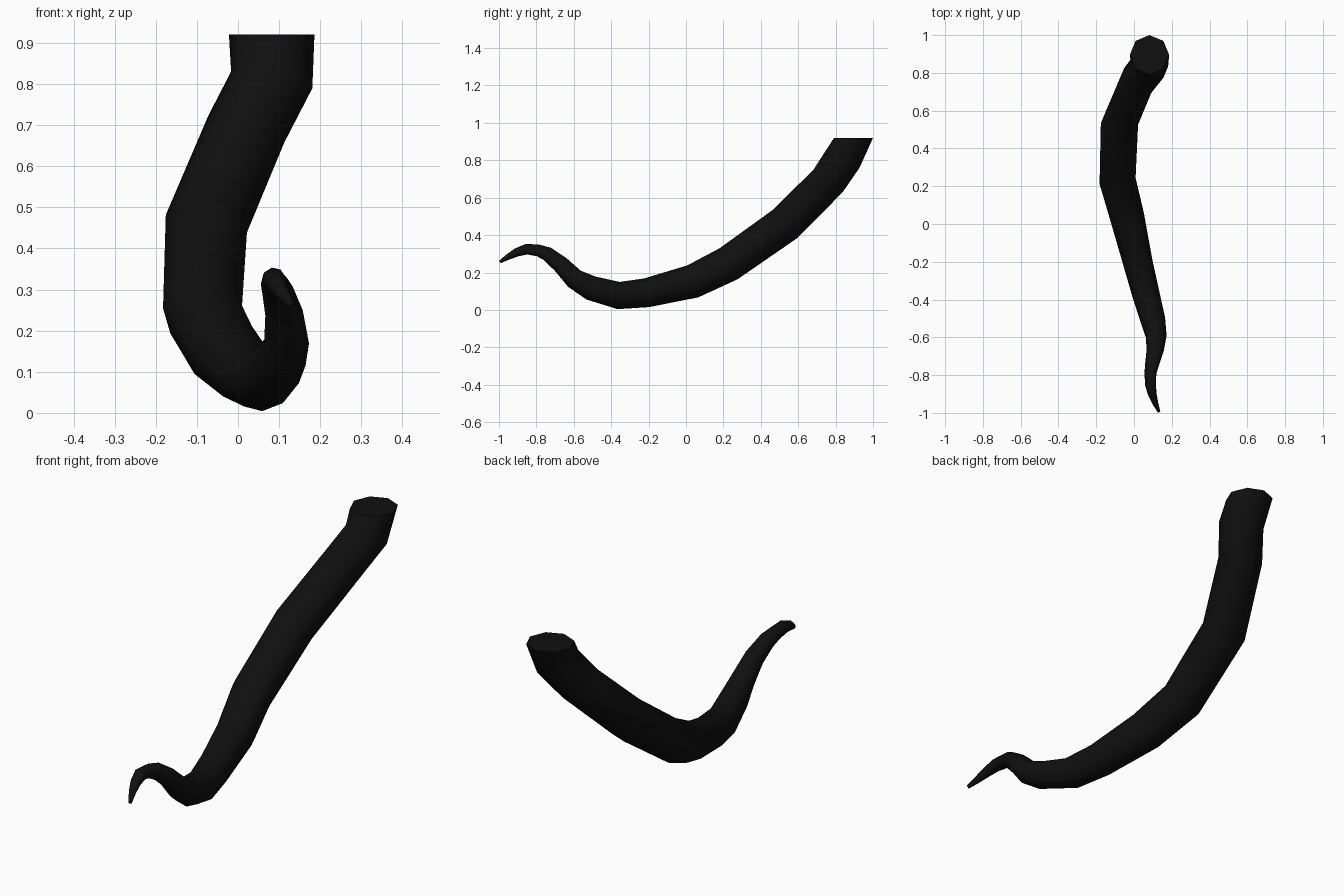
import bpy
import bmesh
import math
from mathutils import Vector

SIDES = 8

default_cube = bpy.data.objects.get("Cube")
if default_cube:
    bpy.data.objects.remove(default_cube, do_unlink=True)

# Centre line from the thick cut end to the thin tip: x, y, z, radius
stations = [
    (.082, .896, .92, .104),
    (.082, .84, .81, .101),
    (.02, .76, .69, .099),
    (-.077, .53, .46, .101),
    (-.087, .228, .247, .097),
    (-.036, .037, .153, .091),
    (.022, -.21, .092, .078),
    (.06, -.36, .077, .073),
    (.1, -.508, .117, .066),
    (.118, -.597, .167, .055),
    (.112, -.67, .243, .046),
    (.096, -.742, .3, .038),
    (.087, -.79, .318, .032),
    (.087, -.852, .325, .029),
    (.098, -.905, .308, .023),
    (.113, -.95, .284, .016),
    (.132, -.993, .258, .008),
]


def make_material(name, colour):
    mat = bpy.data.materials.new(name)
    mat.use_nodes = True
    mat.diffuse_color = colour
    mat.node_tree.nodes["Principled BSDF"].inputs["Base Color"].default_value = colour
    return mat


def tube_mesh(name, rows):
    """Sweep a tapering polygon along the rows, carrying its frame without twist."""
    points = [Vector(row[:3]) for row in rows]
    steps = [(b - a).normalized() for a, b in zip(points, points[1:])]
    # The cut end is level; every other ring halves the bend between its neighbours
    tangents = [Vector((0, 0, -1))]
    tangents += [(a + b).normalized() for a, b in zip(steps, steps[1:])]
    tangents.append(steps[-1])

    bm = bmesh.new()
    rings = []
    side = Vector((0, 1, 0))
    previous = tangents[0]
    for point, tangent, row in zip(points, tangents, rows):
        side = previous.rotation_difference(tangent) @ side
        other = tangent.cross(side)
        previous = tangent
        ring = []
        for i in range(SIDES):
            angle = math.tau * i / SIDES
            offset = side * math.cos(angle) + other * math.sin(angle)
            ring.append(bm.verts.new(point + offset * row[3]))
        rings.append(ring)

    for a, b in zip(rings, rings[1:]):
        for i in range(SIDES):
            j = (i + 1) % SIDES
            bm.faces.new((a[i], a[j], b[j], b[i]))
    # Flat caps on both ends
    bm.faces.new(rings[0])
    bm.faces.new(rings[-1])
    bmesh.ops.recalc_face_normals(bm, faces=bm.faces)
    mesh = bpy.data.meshes.new(name)
    bm.to_mesh(mesh)
    bm.free()
    return mesh


# Curved tail
tail = bpy.data.objects.new("tail", tube_mesh("tail", stations))
bpy.context.collection.objects.link(tail)
tail.data.materials.append(make_material("near black", (.005, .005, .005, 1)))

# Smooth sides, crisp cap edges
bpy.ops.object.select_all(action="DESELECT")
tail.select_set(True)
bpy.context.view_layer.objects.active = tail
bpy.ops.object.shade_smooth_by_angle(angle=math.radians(50))
